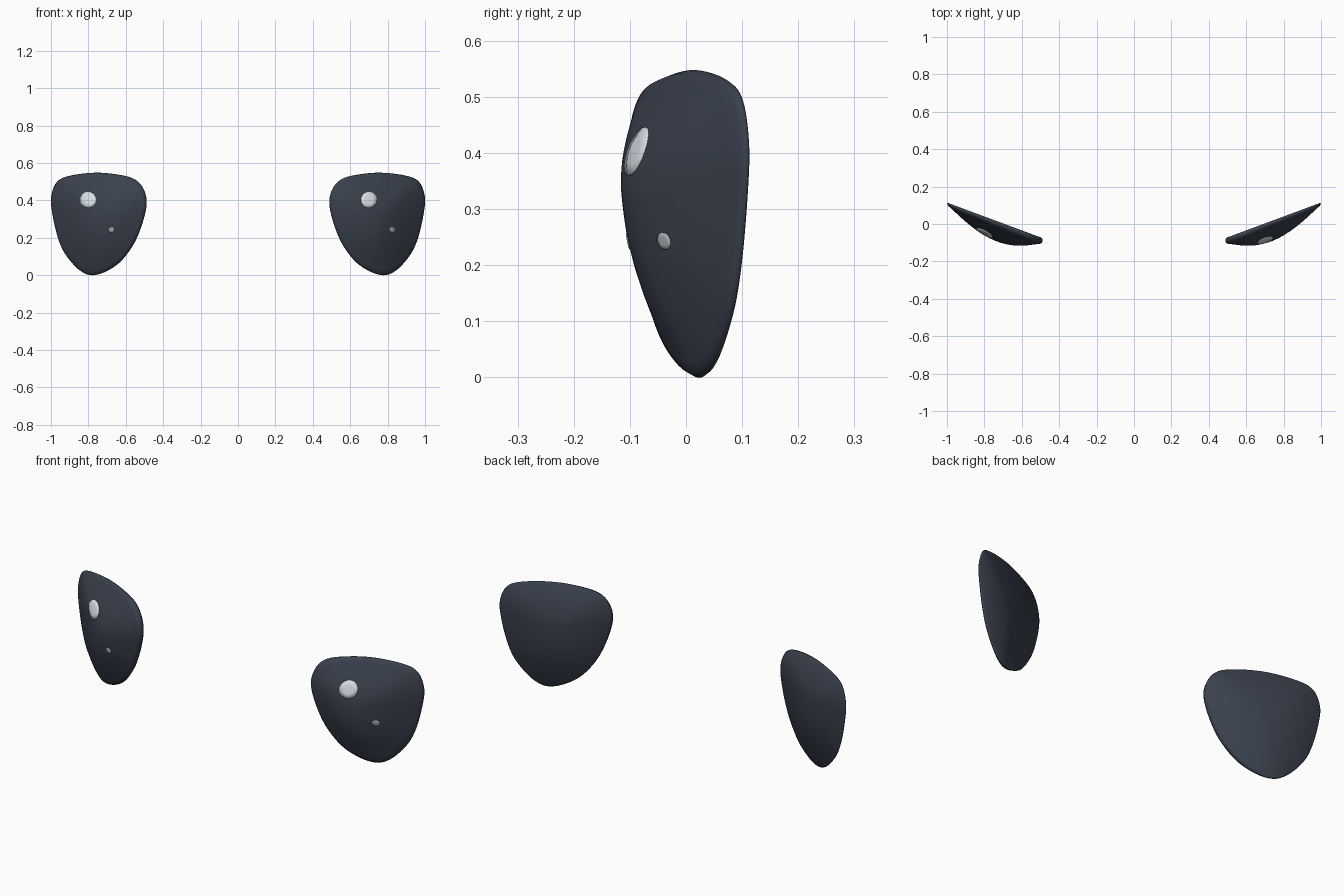
import bpy, bmesh, math
from mathutils import Vector
from mathutils.bvhtree import BVHTree

if "Cube" in bpy.data.objects:
    bpy.data.objects.remove(bpy.data.objects["Cube"])


def material(name, rgb):
    m = bpy.data.materials.new(name)
    m.diffuse_color = (*rgb, 1)
    m.use_nodes = True
    m.node_tree.nodes["Principled BSDF"].inputs["Base Color"].default_value = m.diffuse_color
    return m


DARK = material("dark_slate", (0.042, 0.053, 0.075))
BRIGHT = material("pale_glint", (0.68, 0.74, 0.78))
GREY = material("grey_glint", (0.40, 0.43, 0.46))

# Front outline (x, z) of the +x eye
OUTLINE = [(.755, .548), (.625, .535), (.545, .508), (.500, .45), (.489, .37), (.520, .25),
           (.57, .145), (.65, .053), (.76, .001), (.84, .021), (.92, .107), (.963, .2),
           (.993, .33), (.999, .42), (.967, .50), (.893, .533)]
CX, CZ = .74, .31


def smooth_outline(pts, n=5):
    out = []
    for i in range(len(pts)):
        a, b, c, d = (Vector(pts[(i + k) % len(pts)]) for k in (-1, 0, 1, 2))
        for j in range(n):
            t = j / n
            out.append(.5 * (2 * b + (c - a) * t + (2 * a - 5 * b + 4 * c - d) * t * t
                             + (3 * b - a - 3 * c + d) * t ** 3))
    return out


def back_y(x):
    return -.075 + .372 * (x - .49)


def rim(x):
    return .029 - .033 * (x - .49)


def front_y(x, s):
    return back_y(x) - rim(x) - .088 * max(0, 1 - s * s) ** 1.2


def finish(bm, name, mat):
    bmesh.ops.recalc_face_normals(bm, faces=bm.faces)
    for f in bm.faces:
        f.smooth = True
    me = bpy.data.meshes.new(name)
    bm.to_mesh(me)
    me.materials.append(mat)
    ob = bpy.data.objects.new(name, me)
    bpy.context.collection.objects.link(ob)


def eye_mesh(side):
    # domed front, rounded rim, flat back
    bm = bmesh.new()
    outline = smooth_outline(OUTLINE)
    steps = [(s, 'f') for s in (.12, .25, .38, .5, .62, .73, .83, .91, .975)]
    steps += [(1, 'm'), (.98, 'b')]
    rings = []
    for s, kind in steps:
        ring = []
        for p in outline:
            x, z = CX + s * (p.x - CX), CZ + s * (p.y - CZ)
            y = {'f': front_y(x, s), 'm': back_y(x) - rim(x) * .45, 'b': back_y(x)}[kind]
            ring.append(bm.verts.new((side * x, y, z)))
        rings.append(ring)
    n = len(outline)
    for a, b in zip(rings, rings[1:]):
        for i in range(n):
            bm.faces.new((a[i], a[(i + 1) % n], b[(i + 1) % n], b[i]))
    for ring, y in ((rings[0], front_y(CX, 0)), (rings[-1], back_y(CX))):
        c = bm.verts.new((side * CX, y, CZ))
        for i in range(n):
            bm.faces.new((c, ring[i], ring[(i + 1) % n]))
    bmesh.ops.recalc_face_normals(bm, faces=bm.faces)
    return bm


def glint(tree, name, cx, cz, r, mat):
    # thin disc draped over the front of the eye
    bm = bmesh.new()

    def vert(x, z):
        hit = tree.ray_cast(Vector((x, -1, z)), Vector((0, 1, 0)))[0]
        return bm.verts.new((x, hit.y - .003, z))

    n = 20
    c = vert(cx, cz)
    rings = [[vert(cx + r * k * math.cos(math.tau * i / n), cz + r * k * math.sin(math.tau * i / n))
              for i in range(n)] for k in (.5, 1)]
    # skirt sinking into the eye surface
    rings.append([bm.verts.new(v.co + Vector((0, .005, 0))) for v in rings[1]])
    for i in range(n):
        j = (i + 1) % n
        bm.faces.new((c, rings[0][i], rings[0][j]))
        for a, b in zip(rings, rings[1:]):
            bm.faces.new((a[i], b[i], b[j], a[j]))
    bmesh.ops.recalc_face_normals(bm, faces=bm.faces)
    if c.link_faces[0].normal.y > 0:
        bmesh.ops.reverse_faces(bm, faces=bm.faces)
    for f in bm.faces:
        f.smooth = True
    me = bpy.data.meshes.new(name)
    bm.to_mesh(me)
    bm.free()
    me.materials.append(mat)
    bpy.context.collection.objects.link(bpy.data.objects.new(name, me))


# Eyes are mirrored; the glints sit on the same side of both
for side, label, big_x, small_x in ((1, "left", .70, .824), (-1, "right", -.80, -.676)):
    bm = eye_mesh(side)
    tree = BVHTree.FromBMesh(bm)
    finish(bm, label + "_eye", DARK)
    bm.free()
    glint(tree, label + "_large_glint", big_x, .403, .043, BRIGHT)
    glint(tree, label + "_small_glint", small_x, .243, .015, GREY)
